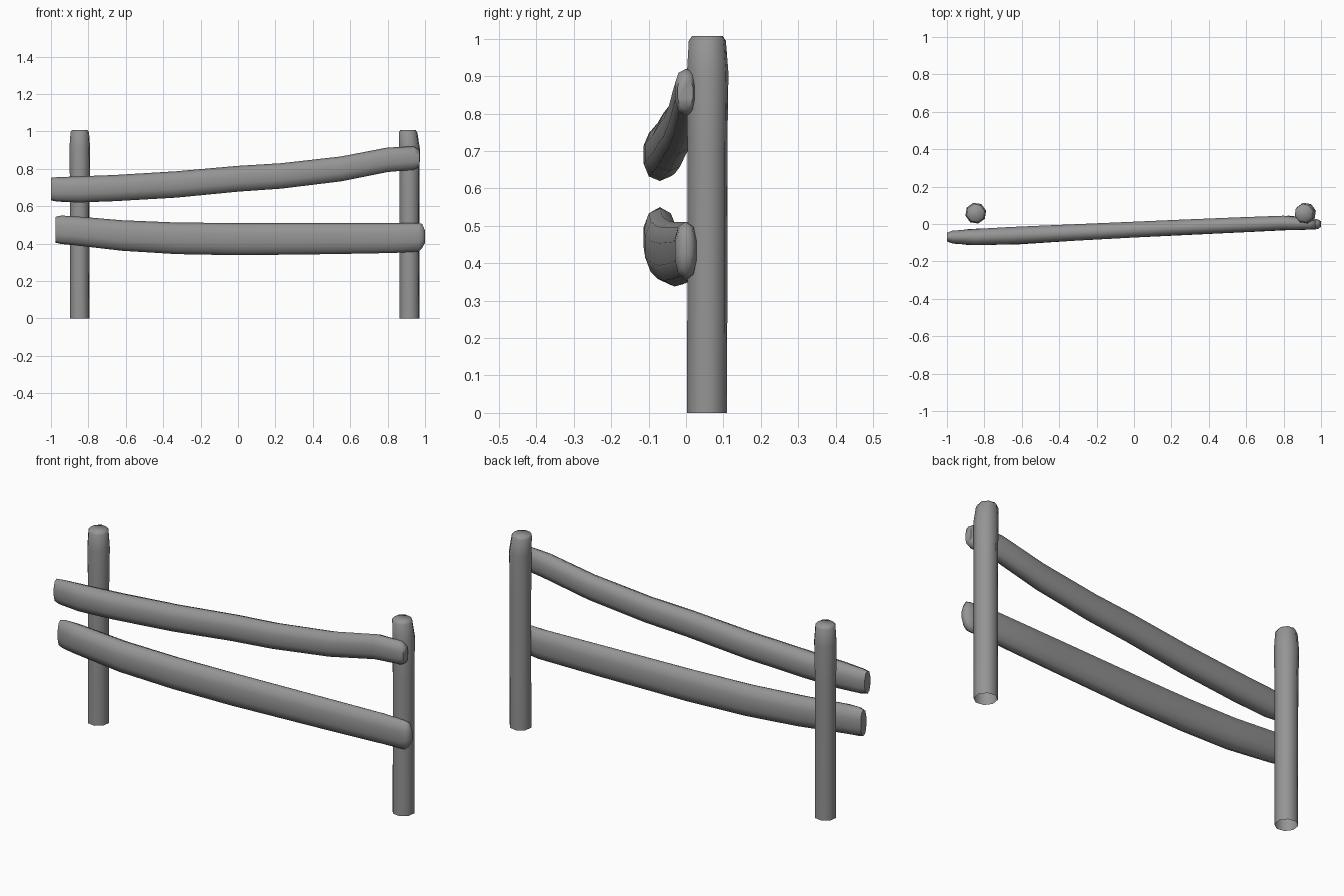
import bpy, bmesh, math

# Dark grey weathered wood
wood = bpy.data.materials.new("dark_grey_wood")
wood.diffuse_color = (0.3, 0.3, 0.3, 1.0)


def loft(name, rings, cap_start=True):
    """Skin a list of equal-sized vertex rings and cap the ends."""
    bm = bmesh.new()
    loops = [[bm.verts.new(p) for p in ring] for ring in rings]
    n = len(loops[0])
    for a, b in zip(loops, loops[1:]):
        for i in range(n):
            j = (i + 1) % n
            bm.faces.new((a[i], a[j], b[j], b[i]))
    if cap_start:
        bm.faces.new(loops[0][::-1])
    bm.faces.new(loops[-1])
    bmesh.ops.recalc_face_normals(bm, faces=bm.faces)
    mesh = bpy.data.meshes.new(name)
    bm.to_mesh(mesh)
    bm.free()
    mesh.materials.append(wood)
    obj = bpy.data.objects.new(name, mesh)
    bpy.context.collection.objects.link(obj)
    bpy.context.view_layer.objects.active = obj
    obj.select_set(True)
    bpy.ops.object.shade_smooth_by_angle(angle=math.radians(65))
    obj.select_set(False)
    return obj


def post(name, profile, sides=8):
    # profile rows: centre x, centre y, z, radius
    rings = []
    for x, y, z, r in profile:
        rings.append([(x + r * math.cos(math.tau * (i + 0.3) / sides),
                       y + r * math.sin(math.tau * (i + 0.3) / sides), z)
                      for i in range(sides)])
    return loft(name, rings, cap_start=False)


def rail(name, stations, sides=10):
    # station rows: x, centre y, bottom z, top z, half thickness
    rings = []
    for x, y, z0, z1, t in stations:
        ring = []
        for i in range(sides):
            a = math.tau * i / sides
            c, s = math.sin(a), math.cos(a)
            ring.append((x, y + t * math.copysign(abs(c) ** 0.8, c),
                         (z0 + z1) / 2 + (z1 - z0) / 2 * math.copysign(abs(s) ** 0.9, s)))
        rings.append(ring)
    return loft(name, rings)


# Upright posts, tapering at the top
post("left_post", [(-0.846, 0.056, 0.0, 0.054), (-0.846, 0.057, 0.3, 0.053),
                   (-0.846, 0.057, 0.7, 0.054), (-0.846, 0.058, 0.91, 0.057),
                   (-0.846, 0.057, 0.995, 0.051), (-0.846, 0.057, 1.008, 0.042)])
post("right_post", [(0.917, 0.056, 0.0, 0.055), (0.917, 0.057, 0.3, 0.055),
                    (0.917, 0.057, 0.7, 0.055), (0.917, 0.058, 0.91, 0.057),
                    (0.909, 0.057, 0.995, 0.051), (0.909, 0.057, 1.008, 0.042)])

# Upper rail, rising to the right
rail("upper_rail", [(-1.0, -0.07, 0.632, 0.752, 0.024), (-0.97, -0.07, 0.625, 0.755, 0.036),
                    (-0.85, -0.07, 0.62, 0.76, 0.045), (-0.66, -0.062, 0.627, 0.767, 0.048),
                    (-0.33, -0.046, 0.646, 0.787, 0.046), (0.0, -0.03, 0.678, 0.816, 0.044),
                    (0.23, -0.019, 0.694, 0.83, 0.043), (0.55, -0.005, 0.733, 0.866, 0.042),
                    (0.8, 0.006, 0.783, 0.914, 0.04), (0.94, 0.0, 0.795, 0.92, 0.031),
                    (0.97, -0.002, 0.812, 0.9, 0.021)])

# Lower rail, sagging slightly
rail("lower_rail", [(-0.977, -0.07, 0.405, 0.543, 0.024), (-0.945, -0.07, 0.398, 0.55, 0.036),
                    (-0.88, -0.07, 0.392, 0.547, 0.045), (-0.62, -0.063, 0.362, 0.525, 0.048),
                    (-0.33, -0.046, 0.344, 0.513, 0.046), (0.0, -0.03, 0.338, 0.51, 0.044),
                    (0.5, -0.008, 0.344, 0.51, 0.042), (0.83, 0.006, 0.35, 0.51, 0.04),
                    (0.965, -0.001, 0.358, 0.511, 0.03), (0.985, -0.001, 0.376, 0.505, 0.026),
                    (1.0, 0.0, 0.405, 0.468, 0.015)])
